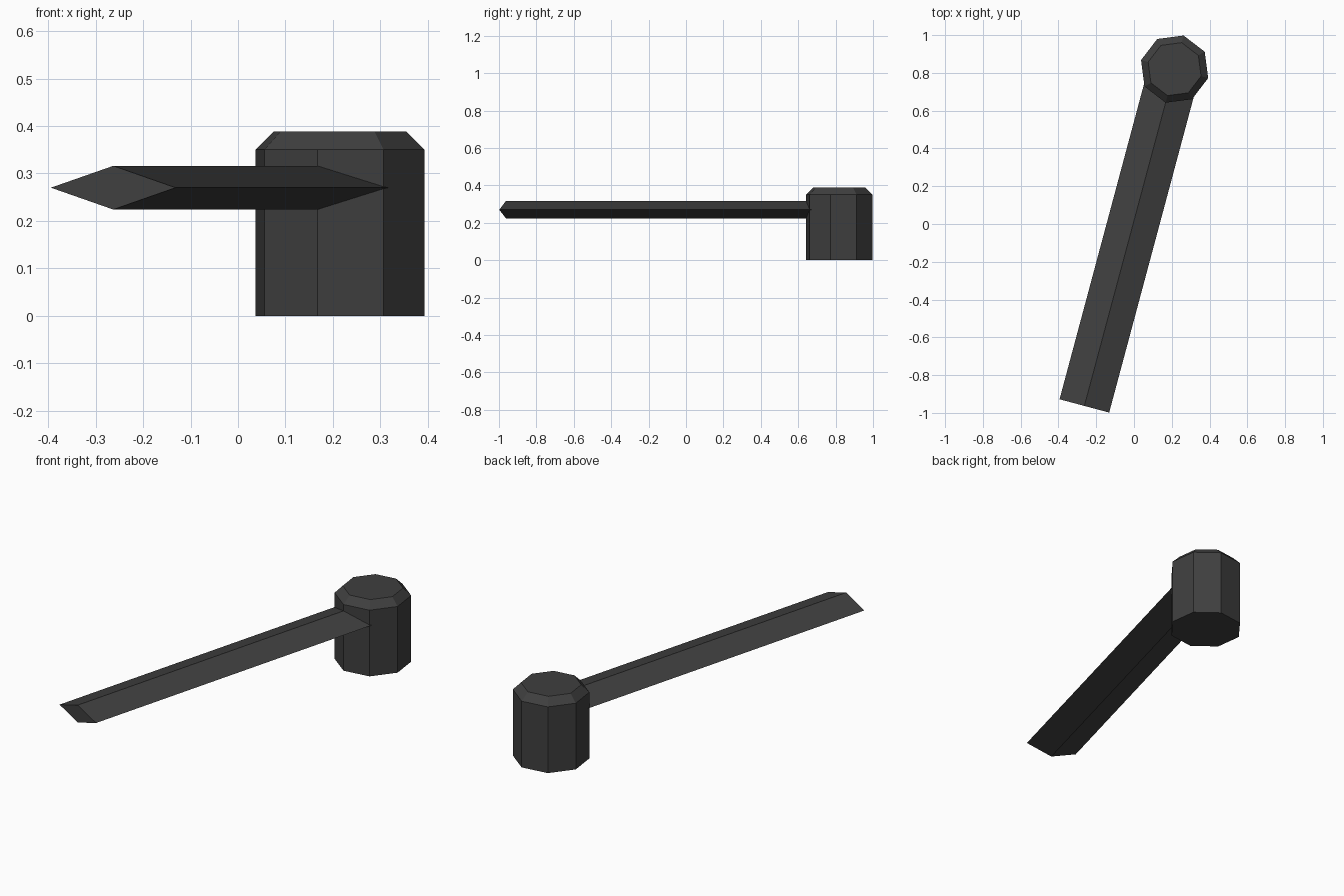
import bpy, bmesh, math
from mathutils import Matrix

cube = bpy.data.objects.get("Cube")
if cube:
    bpy.data.objects.remove(cube, do_unlink=True)

grey = bpy.data.materials.new("dark_grey")
grey.use_nodes = True
colour = (0.05, 0.05, 0.05, 1)
grey.diffuse_color = colour
grey.node_tree.nodes["Principled BSDF"].inputs["Base Color"].default_value = colour

# Both parts share a frame at the hub's foot, with the arm along local -y
FRAME = Matrix.Translation((0.215, 0.82, 0)) @ Matrix.Rotation(math.radians(-15), 4, "Z")


def loft(name, rings):
    """Skin a list of equal-length rings and cap both ends."""
    bm = bmesh.new()
    loops = [[bm.verts.new(p) for p in ring] for ring in rings]
    for a, b in zip(loops, loops[1:]):
        n = len(a)
        for i in range(n):
            j = (i + 1) % n
            bm.faces.new((a[i], a[j], b[j], b[i]))
    bm.faces.new(loops[0])
    bm.faces.new(loops[-1])
    bmesh.ops.recalc_face_normals(bm, faces=bm.faces)
    mesh = bpy.data.meshes.new(name)
    bm.to_mesh(mesh)
    bm.free()
    mesh.materials.append(grey)
    obj = bpy.data.objects.new(name, mesh)
    obj.matrix_world = FRAME
    bpy.context.collection.objects.link(obj)


def octagon(radius, z):
    angles = [i * math.tau / 8 for i in range(8)]
    return [(radius * math.cos(a), radius * math.sin(a), z) for a in angles]


def diamond(y, width=0.136, height=0.046, z=0.27):
    return [(width, y, z), (0, y, z + height), (-width, y, z), (0, y, z - height)]


# Upright eight-sided hub with a chamfered top
loft("hub", [octagon(0.184, 0), octagon(0.184, 0.35), octagon(0.145, 0.388)])

# Long diamond-section arm running into the hub
loft("arm", [diamond(-1.846), diamond(0)])
